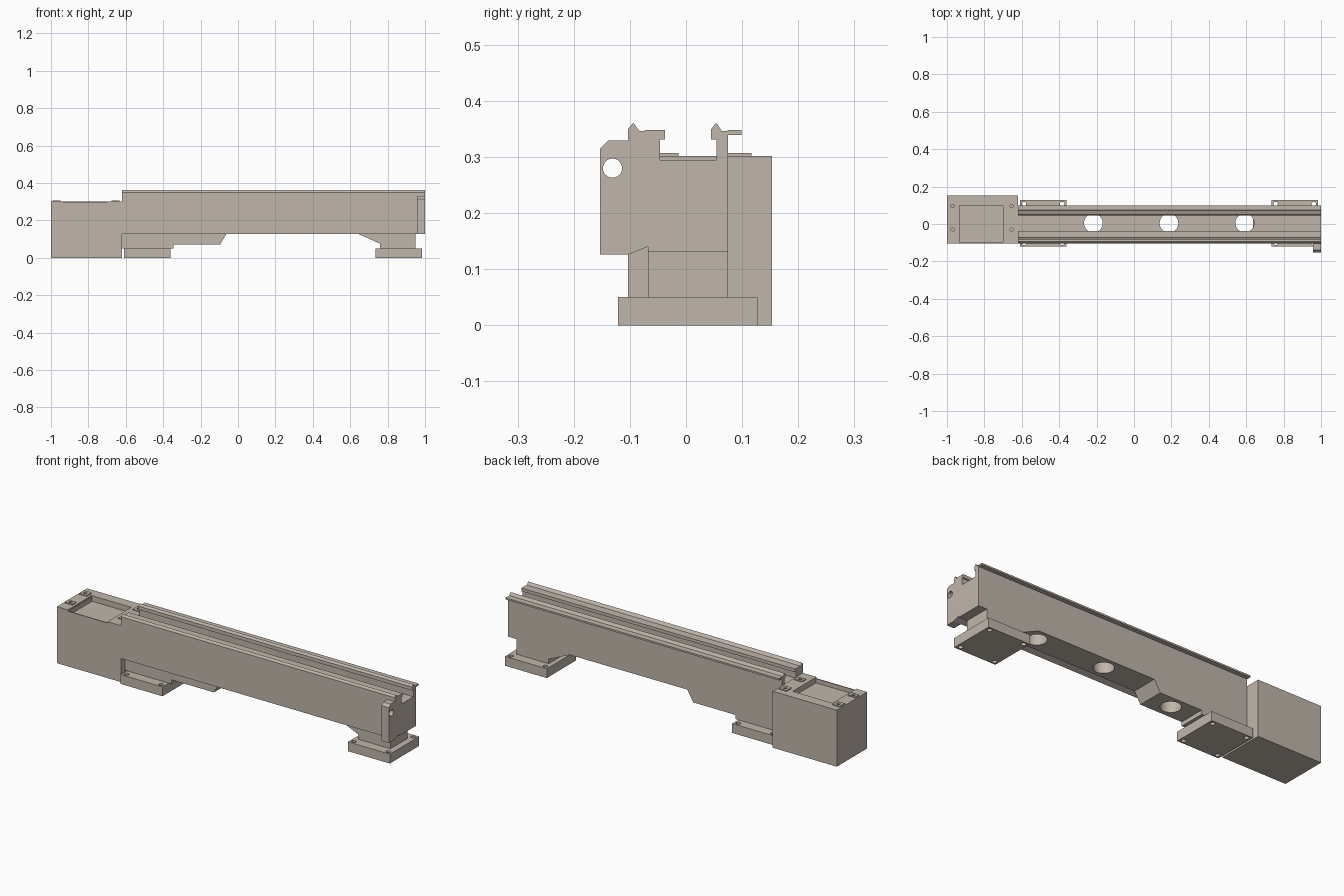
import bpy, bmesh
from math import cos, sin, pi
from mathutils import Vector

if "Cube" in bpy.data.objects:
    bpy.data.objects.remove(bpy.data.objects["Cube"])

paint = bpy.data.materials.new("warm_grey_paint")
paint.diffuse_color = (.53, .47, .41, 1)
paint.use_nodes = True
paint.node_tree.nodes["Principled BSDF"].inputs["Base Color"].default_value = paint.diffuse_color


def prism(name, pts, axis, lo, hi):
    """Extrude a 2D outline: axis 'x' takes (y, z), 'y' takes (x, z), 'z' takes (x, y)."""
    place = {'x': lambda a, b: (lo, a, b), 'y': lambda a, b: (a, lo, b), 'z': lambda a, b: (a, b, lo)}[axis]
    offset = Vector([(hi - lo) if c == axis else 0 for c in 'xyz'])
    bm = bmesh.new()
    face = bm.faces.new([bm.verts.new(place(a, b)) for a, b in pts])
    ext = bmesh.ops.extrude_face_region(bm, geom=[face])
    moved = [g for g in ext['geom'] if isinstance(g, bmesh.types.BMVert)]
    bmesh.ops.translate(bm, verts=moved, vec=offset)
    bmesh.ops.recalc_face_normals(bm, faces=bm.faces)
    mesh = bpy.data.meshes.new(name)
    bm.to_mesh(mesh)
    bm.free()
    mesh.materials.append(paint)
    ob = bpy.data.objects.new(name, mesh)
    bpy.context.collection.objects.link(ob)
    return ob


def box(name, x0, x1, y0, y1, z0, z1):
    return prism(name, [(x0, y0), (x1, y0), (x1, y1), (x0, y1)], 'z', z0, z1)


def rod(axis, a, b, r, lo, hi, n=32):
    circle = [(a + r * cos(2 * pi * i / n), b + r * sin(2 * pi * i / n)) for i in range(n)]
    return prism("hole_cutter", circle, axis, lo, hi)


def cut(ob, cutters):
    """Subtract each cutter, then discard it."""
    bpy.context.view_layer.objects.active = ob
    for c in cutters:
        c.hide_render = True
        m = ob.modifiers.new("cut", 'BOOLEAN')
        m.operation, m.solver, m.object = 'DIFFERENCE', 'EXACT', c
        bpy.ops.object.modifier_apply(modifier=m.name)
        bpy.data.objects.remove(c, do_unlink=True)


def smooth(ob):
    bpy.ops.object.select_all(action='DESELECT')
    ob.select_set(True)
    bpy.context.view_layer.objects.active = ob
    bpy.ops.object.shade_smooth_by_angle(angle=0.5)


# Bed with V guides, flat ways and central channel
bed = prism("bed", [
    (-.103, .126), (-.103, .35), (-.094, .361), (-.083, .346), (-.075, .346), (-.073, .348),
    (-.037, .348), (-.037, .331), (-.046, .331), (-.046, .295), (.054, .295), (.054, .331),
    (.045, .331), (.045, .35), (.054, .361), (.064, .346), (.073, .346), (.075, .348),
    (.099, .348), (.099, .339), (.075, .339), (.075, .131), (-.068, .131), (-.068, .14)],
    'x', -.62, 1)

# Lower bodies above each foot
left_body = prism("left_lower_body", [
    (-.62, .131), (-.62, .05), (-.345, .05), (-.345, .072), (-.095, .072), (-.06, .131)],
    'y', -.068, .075)
right_body = prism("right_lower_body", [
    (.635, .131), (.76, .075), (.76, .05), (.95, .05), (.95, .131)], 'y', -.068, .075)

# Round drain openings through the bed
cut(bed, [rod('z', x, .005, .05, .05, .33) for x in (-.217, .187, .592)])
cut(left_body, [rod('z', -.217, .005, .05, .02, .2)])

# Bolted foot plates
feet = []
for side, x0, x1 in (("left", -.61, -.362), ("right", .735, .983)):
    foot = box(side + "_foot_plate", x0, x1, -.121, .127, 0, .05)
    cut(foot, [rod('z', x, y, .012, -.02, .07, 20)
               for x in (x0 + .022, x1 - .022) for y in (-.101, .107)])
    feet.append(foot)

# Headstock base with shallow front relief and a deeper tray pocket
head = box("headstock_base", -1, -.62, -.103, .153, 0, .302)
cut(head, [box("relief_cutter", -.935, -.7, -.12, .098, .295, .32),
           box("pocket_cutter", -.932, -.7, -.098, .098, .272, .32)])

# Raised mounting pads with bolt holes
pads = []
for x in (-.97, -.655):
    for y, w in ((-.03, .033), (.096, .042)):
        pad = box("mounting_pad", x - .022, x + .022, y - w / 2, y + w / 2, .302, .307)
        cut(pad, [rod('z', x, y, .009, .29, .32, 20)])
        cut(head, [rod('z', x, y, .009, .295, .32, 20)])
        pads.append(pad)

# Shaft bracket on the tail end
bracket = prism("shaft_bracket", [
    (-.103, .126), (-.153, .126), (-.153, .315), (-.139, .329), (-.103, .329)], 'x', .957, 1)
cut(bracket, [rod('x', -.131, .28, .017, .9, 1.1)])

for ob in [bed, left_body, head, bracket] + feet + pads:
    smooth(ob)
